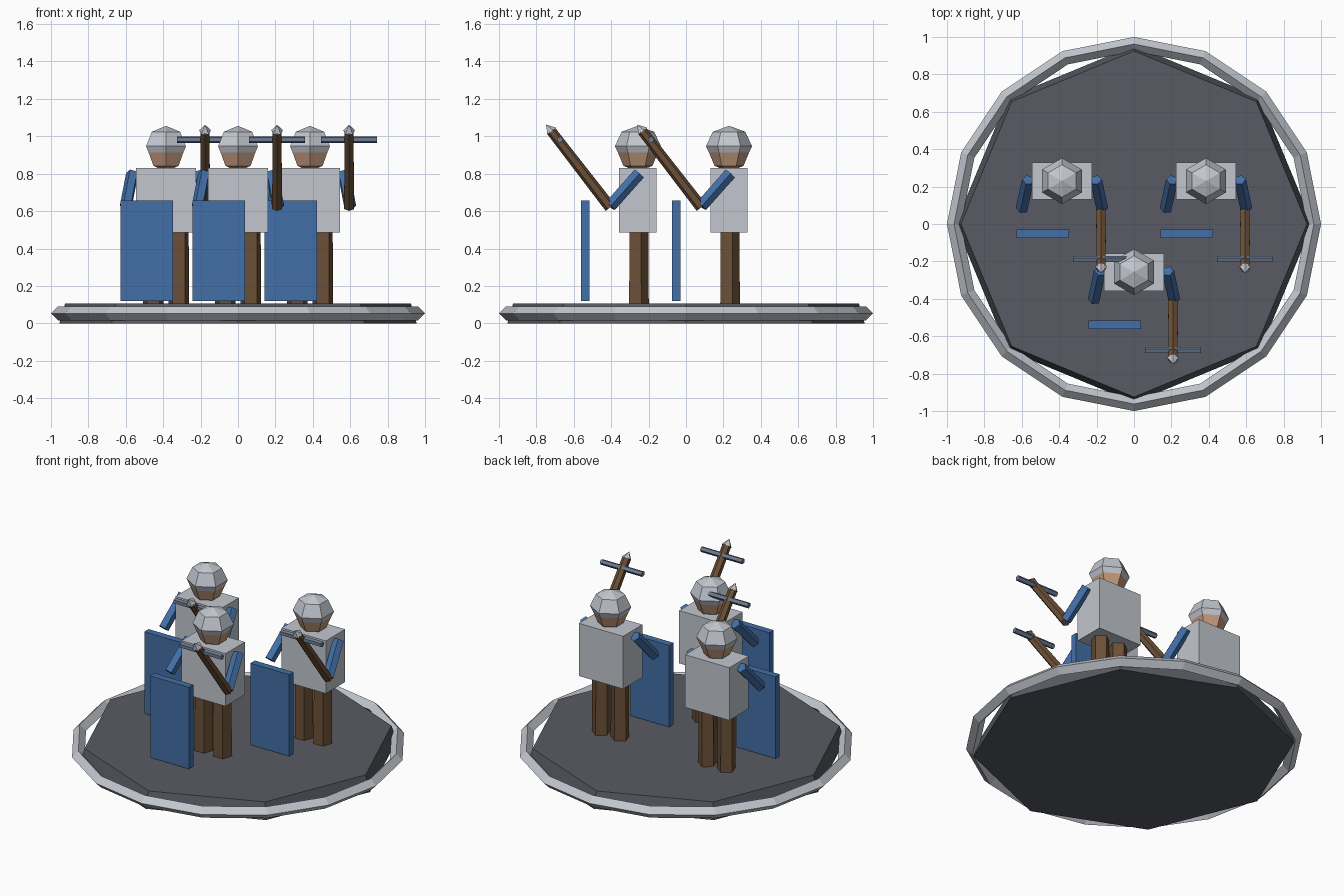
import bpy, bmesh
from mathutils import Vector, Matrix

if "Cube" in bpy.data.objects:
    bpy.data.objects.remove(bpy.data.objects["Cube"])


def material(name, rgb):
    m = bpy.data.materials.new(name)
    m.diffuse_color = (*rgb, 1)
    m.use_nodes = True
    m.node_tree.nodes["Principled BSDF"].inputs["Base Color"].default_value = m.diffuse_color
    return m


SILVER = material("silver", (0.54, 0.57, 0.62))
BLUE = material("blue", (0.055, 0.16, 0.39))
BROWN = material("brown wood", (0.15, 0.08, 0.037))
STONE = material("dark stone", (0.10, 0.105, 0.125))
SKIN = material("skin", (0.54, 0.32, 0.20))
STEEL = material("blue steel", (0.15, 0.20, 0.29))


def finish(name, bm, mat):
    me = bpy.data.meshes.new(name)
    bm.to_mesh(me)
    bm.free()
    me.materials.append(mat)
    ob = bpy.data.objects.new(name, me)
    bpy.context.collection.objects.link(ob)
    return ob


def box(name, centre, size, mat):
    bm = bmesh.new()
    bmesh.ops.create_cube(bm, size=1, matrix=Matrix.Translation(centre) @ Matrix.Diagonal((*size, 1)))
    return finish(name, bm, mat)


def rod(name, a, b, r1, r2, sides, mat):
    """Tapered prism from point a to point b."""
    a, b = Vector(a), Vector(b)
    turn = Vector((0, 0, 1)).rotation_difference(b - a).to_matrix().to_4x4()
    bm = bmesh.new()
    bmesh.ops.create_cone(bm, cap_ends=True, segments=sides, radius1=r1, radius2=r2,
                          depth=(b - a).length, matrix=Matrix.Translation((a + b) / 2) @ turn)
    return finish(name, bm, mat)


def ball(name, centre, r, rz, mat):
    bm = bmesh.new()
    bmesh.ops.create_uvsphere(bm, u_segments=6, v_segments=4, radius=1,
                              matrix=Matrix.Translation(centre) @ Matrix.Diagonal((r, r, rz, 1)))
    return finish(name, bm, mat)


# Octagonal base with a faceted rim
rod("base", (0, 0, 0), (0, 0, 0.105), 0.955, 0.925, 8, STONE)
bpy.ops.mesh.primitive_torus_add(major_segments=16, minor_segments=4, major_radius=0.962,
                                 minor_radius=0.038, location=(0, 0, 0.053))
rim = bpy.context.object
rim.name = "base_rim"
rim.data.materials.append(SILVER)
for p in rim.data.polygons:
    p.use_smooth = False


def soldier(x, y):
    def at(dx, dy, z):
        return Vector((x + dx, y + dy, z))

    # Body
    box("torso", at(0, 0, 0.658), (0.32, 0.2, 0.345), SILVER)
    ball("head", at(0, 0, 0.92), 0.11, 0.11, SKIN)
    ball("helmet", at(0, 0, 0.947), 0.123, 0.109, SILVER)
    for s in (-1, 1):
        rod("leg", at(s * 0.068, 0, 0.1), at(s * 0.068, 0, 0.5), 0.058, 0.056, 5, BROWN)
        rod("arm", at(s * 0.18, 0.005, 0.80), at(s * 0.213, -0.148, 0.627), 0.034, 0.034, 5, BLUE)

    # Shield
    box("shield", at(-0.102, -0.282, 0.388), (0.28, 0.045, 0.535), BLUE)

    # Crossbow: stock, bow limb and bolt tip
    rod("crossbow_stock", at(0.209, -0.148, 0.62), at(0.209, -0.465, 1.03), 0.031, 0.027, 6, BROWN)
    rod("crossbow_limb", at(0.059, -0.418, 0.982), at(0.359, -0.418, 0.982), 0.018, 0.018, 5, STEEL)
    rod("bolt_tip", at(0.209, -0.463, 1.026), at(0.209, -0.491, 1.062), 0.033, 0, 5, SILVER)


for px, py in ((0, -0.257), (-0.385, 0.23), (0.385, 0.23)):
    soldier(px, py)
